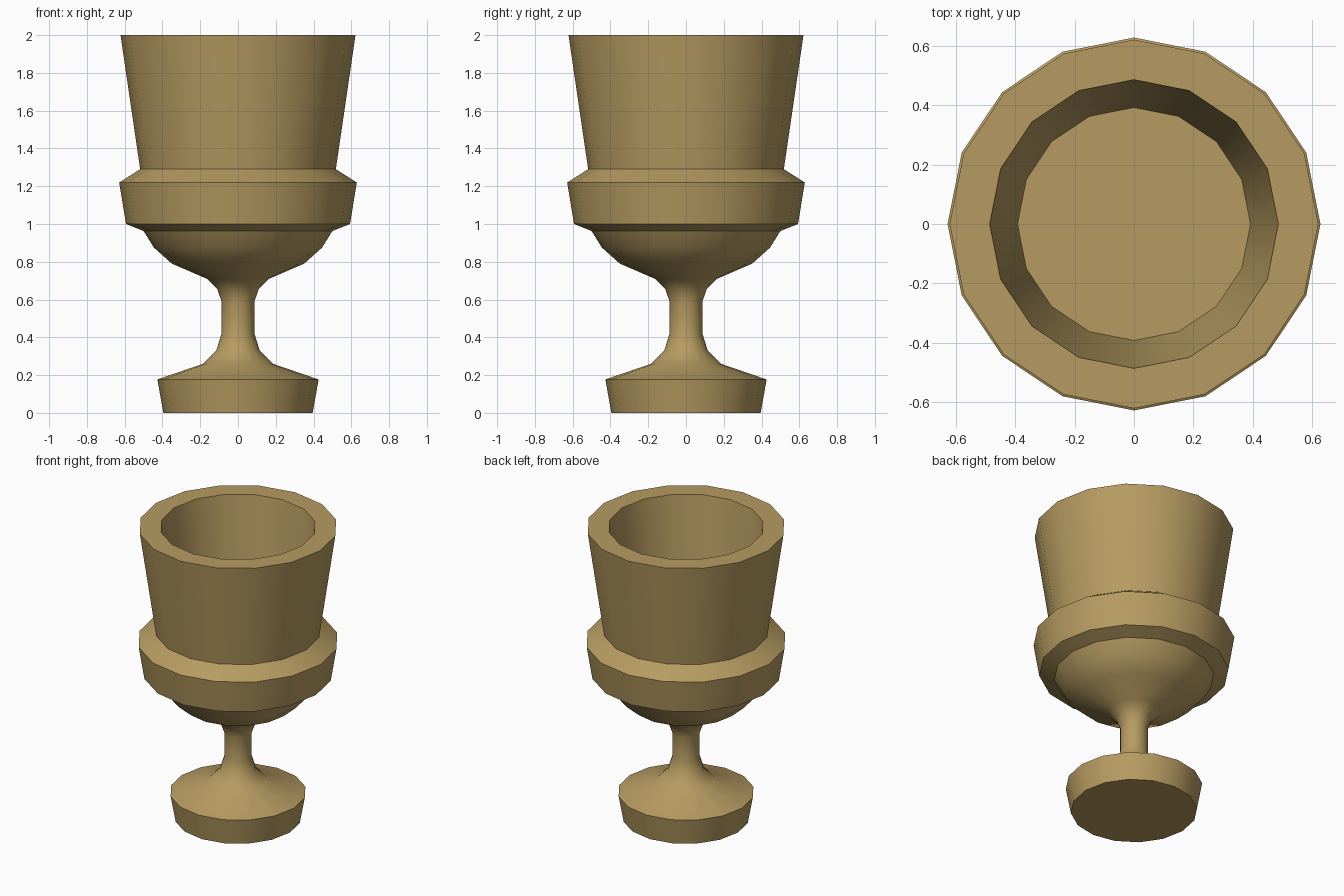
import bpy, bmesh
from math import cos, sin, pi, radians

if "Cube" in bpy.data.objects:
    bpy.data.objects.remove(bpy.data.objects["Cube"])

SIDES = 16

# Half profile (radius, height): foot, stem, bowl, collar, cup wall, rim, hollow inside
PROFILE = [
    (0.395, 0.0), (0.427, 0.177),
    (0.185, 0.26), (0.115, 0.33), (0.087, 0.42),
    (0.087, 0.59), (0.11, 0.655), (0.165, 0.71),
    (0.35, 0.79), (0.445, 0.875), (0.50, 0.963),
    (0.593, 1.0), (0.629, 1.22), (0.518, 1.29),
    (0.622, 2.0), (0.487, 2.0), (0.393, 1.30),
]


def lathe(name, profile):
    """Turn a half profile around z and cap both ends."""
    bm = bmesh.new()
    rings = [[bm.verts.new((r * cos(2 * pi * i / SIDES), r * sin(2 * pi * i / SIDES), z))
              for i in range(SIDES)] for r, z in profile]
    for low, high in zip(rings, rings[1:]):
        for i in range(SIDES):
            j = (i + 1) % SIDES
            bm.faces.new((low[i], low[j], high[j], high[i]))
    bm.faces.new(rings[0][::-1])   # underside
    bm.faces.new(rings[-1])        # floor of the hollow
    bmesh.ops.recalc_face_normals(bm, faces=bm.faces)
    mesh = bpy.data.meshes.new(name)
    bm.to_mesh(mesh)
    bm.free()
    obj = bpy.data.objects.new(name, mesh)
    bpy.context.collection.objects.link(obj)
    return obj


goblet = lathe("goblet", PROFILE)

# Dull gold
gold = bpy.data.materials.new("dull_gold")
gold.diffuse_color = (0.47, 0.33, 0.12, 1.0)
gold.use_nodes = True
gold.node_tree.nodes["Principled BSDF"].inputs["Base Color"].default_value = gold.diffuse_color
goblet.data.materials.append(gold)

# Smooth round the cup, crisp at the rims
bpy.context.view_layer.objects.active = goblet
goblet.select_set(True)
bpy.ops.object.shade_smooth_by_angle(angle=radians(30))
